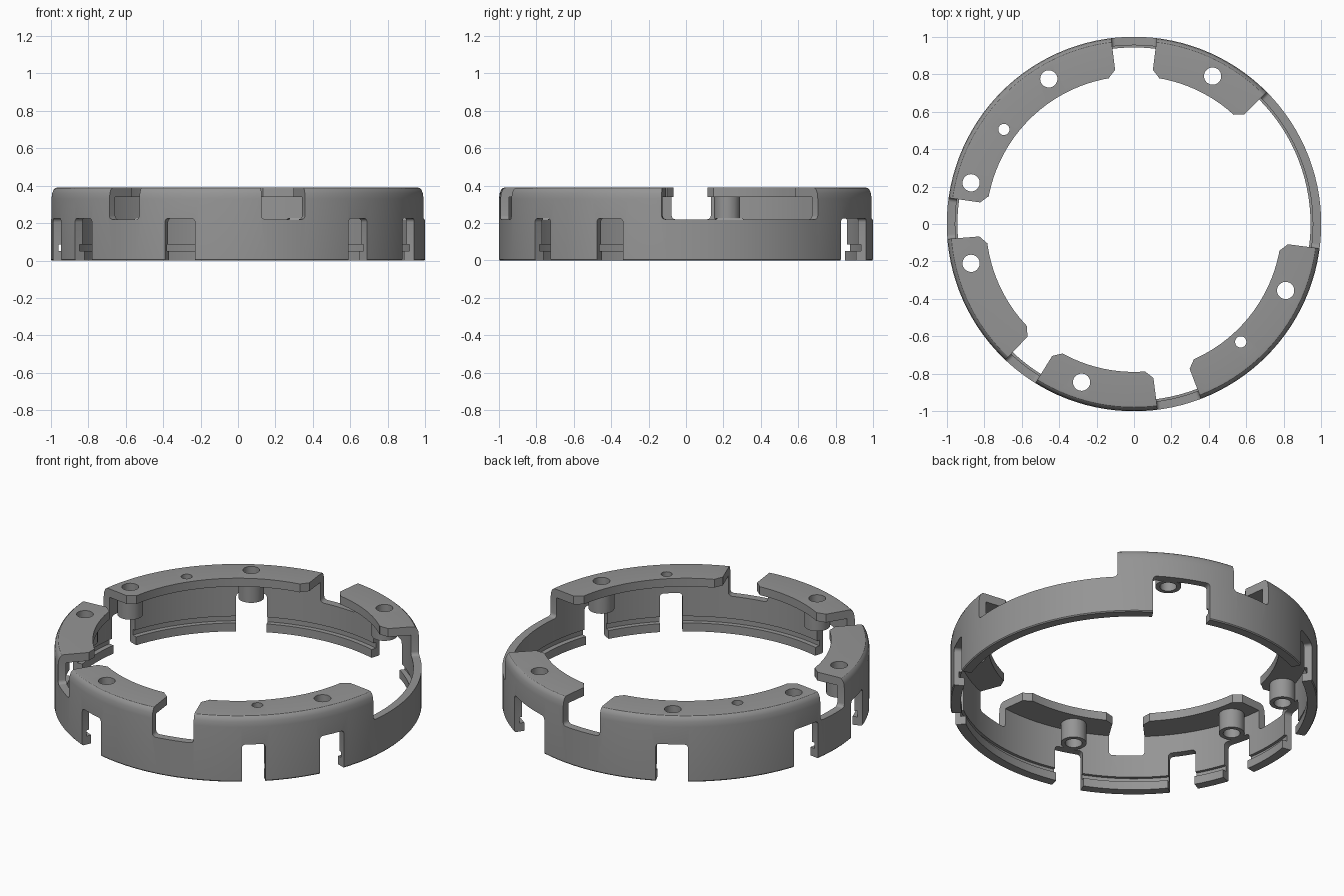
import bpy, bmesh
from math import radians, sin, cos, pi
from mathutils import Matrix

if "Cube" in bpy.data.objects:
    bpy.data.objects.remove(bpy.data.objects["Cube"])

grey = bpy.data.materials.new("mid_grey")
grey.use_nodes = True
COLOUR = (0.3, 0.3, 0.3, 1)
grey.diffuse_color = COLOUR
grey.node_tree.nodes["Principled BSDF"].inputs["Base Color"].default_value = COLOUR

HEIGHT, SPLIT, FLANGE_Z = 0.39, 0.225, 0.34
WALL, INNER = 0.955, 0.79


def make_object(name, bm):
    bmesh.ops.recalc_face_normals(bm, faces=bm.faces)
    mesh = bpy.data.meshes.new(name)
    bm.to_mesh(mesh)
    bm.free()
    mesh.materials.append(grey)
    obj = bpy.data.objects.new(name, mesh)
    bpy.context.collection.objects.link(obj)
    return obj


def combine(target, tool, operation):
    """Apply a boolean and discard the helper."""
    mod = target.modifiers.new("shape", "BOOLEAN")
    mod.operation, mod.object, mod.solver = operation, tool, "EXACT"
    bpy.context.view_layer.objects.active = target
    bpy.ops.object.modifier_apply(modifier=mod.name)
    bpy.data.objects.remove(tool)


def add_cylinder(bm, x, y, radius, z0, z1):
    place = Matrix.Translation((x, y, (z0 + z1) / 2))
    bmesh.ops.create_cone(bm, cap_ends=True, segments=32, radius1=radius,
                          radius2=radius, depth=z1 - z0, matrix=place)


def add_wedge(bm, start, end, z0, z1, round_z):
    """Annular notch between two angles, its corners at round_z rounded."""
    steps = max(2, int((end - start) / 3))
    angles = [radians(start + (end - start) * i / steps) for i in range(steps + 1)]
    outline = [(0.7, a) for a in angles] + [(1.15, a) for a in reversed(angles)]
    base = bm.faces.new([bm.verts.new((r * cos(a), r * sin(a), z0)) for r, a in outline])
    sides = bmesh.ops.extrude_face_region(bm, geom=[base], use_keep_orig=True)["geom"]
    top = [v for v in sides if isinstance(v, bmesh.types.BMVert)]
    bmesh.ops.translate(bm, verts=top, vec=(0, 0, z1 - z0))
    ring = list(base.verts) if round_z == z0 else top
    edges = [e for e in bm.edges if all(v in ring for v in e.verts)
             and e.calc_length() > 0.4]
    bmesh.ops.bevel(bm, geom=edges, offset=0.02, segments=4, profile=0.5, affect="EDGES")


# Ring: rounded wall, inward top flange, snap groove and lip at the bottom
profile = [(0.943, 0), (0.995, 0), (1, 0.006), (1, 0.33), (0.996, 0.36),
           (0.988, 0.379), (0.978, 0.388), (0.965, HEIGHT), (INNER, HEIGHT),
           (INNER, FLANGE_Z), (WALL, FLANGE_Z), (WALL, 0.085), (0.972, 0.085),
           (0.972, 0.05), (0.943, 0.05)]
bm = bmesh.new()
face = bm.faces.new([bm.verts.new((r, 0, z)) for r, z in profile])
edges = list(face.edges)
bmesh.ops.delete(bm, geom=[face], context="FACES_ONLY")
bmesh.ops.spin(bm, geom=edges, cent=(0, 0, 0), axis=(0, 0, 1), angle=2 * pi,
               steps=120, use_merge=True)
bmesh.ops.remove_doubles(bm, verts=bm.verts, dist=0.0001)
ring = make_object("slotted_ring", bm)

# Screw bosses under the flange
screws = [(0.42, 0.79), (-0.455, 0.775), (-0.87, 0.22), (-0.87, -0.21),
          (-0.28, -0.845), (0.81, -0.355)]
bm = bmesh.new()
for x, y in screws:
    add_cylinder(bm, x, y, 0.07, SPLIT, 0.36)
combine(ring, make_object("bosses", bm), "UNION")

# Upper gaps through the flange and lower slots through the wall
gaps = [(83, 97), (-7.5, 44.8), (-82.8, -69), (-133.4, -121.8), (172, 184.6)]
slots = [(56, 74.5), (115.5, 125.6), (161, 171), (189, 199), (209.5, 218.7),
         (247, 256.7), (306.2, 313.6), (331.5, 340.3)]
bm = bmesh.new()
for start, end in gaps:
    add_wedge(bm, start, end, SPLIT - 0.005, 0.5, SPLIT - 0.005)
for start, end in slots:
    add_wedge(bm, start, end, -0.1, SPLIT, SPLIT)
combine(ring, make_object("notches", bm), "DIFFERENCE")

# Chamfered inner corners of the flange pieces
bm = bmesh.new()
for angle in [a for gap in gaps for a in gap]:
    turn = Matrix.Rotation(radians(angle), 4, "Z")
    tilt = Matrix.Rotation(radians(45), 4, "Z")
    size = Matrix.Diagonal((0.055, 0.055, 0.2, 1))
    bmesh.ops.create_cube(bm, size=1, matrix=turn @ Matrix.Translation(
        (INNER, 0, 0.4)) @ tilt @ size)
combine(ring, make_object("corner_cuts", bm), "DIFFERENCE")

# Screw holes and small locating holes
bm = bmesh.new()
for x, y in screws:
    add_cylinder(bm, x, y, 0.046, 0.1, 0.5)
for x, y in [(-0.695, 0.505), (0.57, -0.63)]:
    add_cylinder(bm, x, y, 0.03, 0.3, 0.5)
combine(ring, make_object("holes", bm), "DIFFERENCE")

# Smooth curves, crisp corners
bpy.ops.object.select_all(action="DESELECT")
ring.select_set(True)
bpy.context.view_layer.objects.active = ring
bpy.ops.object.shade_smooth_by_angle(angle=radians(30))
